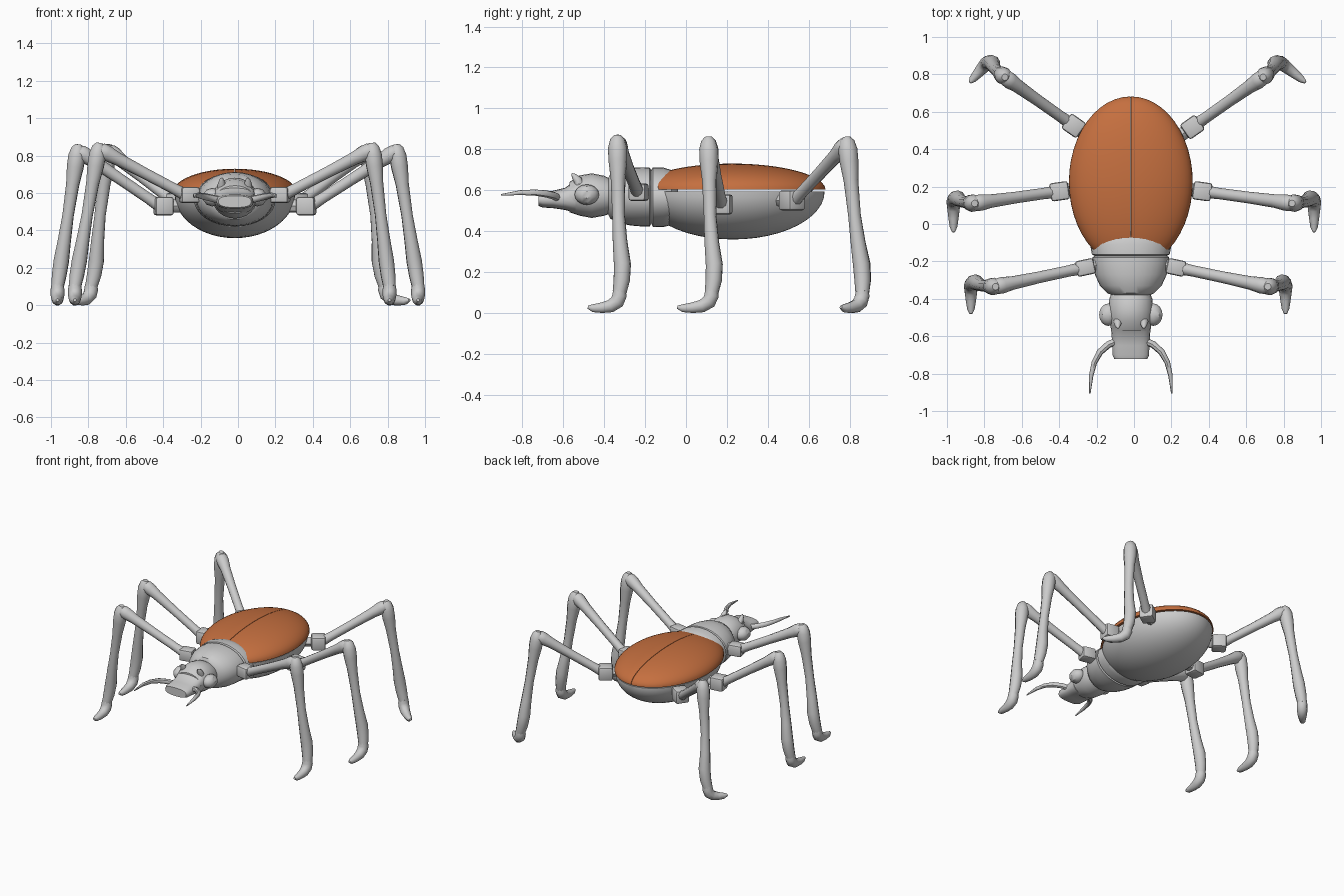
import bpy, bmesh, math
from mathutils import Vector, Matrix, Quaternion

if "Cube" in bpy.data.objects:
    bpy.data.objects.remove(bpy.data.objects["Cube"])

CX = -0.017  # body centre line


def finish(name, bm, mat=None, angle=35):
    bmesh.ops.recalc_face_normals(bm, faces=bm.faces)
    me = bpy.data.meshes.new(name)
    bm.to_mesh(me)
    bm.free()
    ob = bpy.data.objects.new(name, me)
    bpy.context.collection.objects.link(ob)
    if mat:
        me.materials.append(mat)
    bpy.ops.object.select_all(action='DESELECT')
    ob.select_set(True)
    bpy.context.view_layer.objects.active = ob
    bpy.ops.object.shade_smooth_by_angle(angle=math.radians(angle))
    return ob


def skin(bm, rings):
    rings = [[bm.verts.new(p) for p in r] for r in rings]
    n = len(rings[0])
    for a, b in zip(rings, rings[1:]):
        for i in range(n):
            j = (i + 1) % n
            bm.faces.new((a[i], a[j], b[j], b[i]))
    bm.faces.new(rings[0])
    bm.faces.new(rings[-1])


def loft(name, sections, n=32, power=1.0):
    """Oval sections along y: (y, half width, z low, z high)."""
    bm = bmesh.new()
    rings = []
    for y, w, lo, hi in sections:
        ring = []
        for i in range(n):
            a = 2 * math.pi * i / n
            c, s = math.cos(a), math.sin(a)
            c = math.copysign(abs(c) ** power, c)
            s = math.copysign(abs(s) ** power, s)
            ring.append((CX + w * c, y, (lo + hi) / 2 + (hi - lo) / 2 * s))
        rings.append(ring)
    skin(bm, rings)
    return finish(name, bm)


def tube(name, pts, radii, n=10, flat=1.0):
    """Round tube along a path with changing radius."""
    bm = bmesh.new()
    pts = [Vector(p) for p in pts]
    rings, d0 = [], None
    for k, (p, r) in enumerate(zip(pts, radii)):
        d = (pts[min(k + 1, len(pts) - 1)] - pts[max(k - 1, 0)]).normalized()
        q = d.to_track_quat('Z', 'Y') if d0 is None else d0.rotation_difference(d) @ q
        d0 = d
        rings.append([p + q @ Vector((r * math.cos(2 * math.pi * i / n),
                                      r * flat * math.sin(2 * math.pi * i / n), 0))
                      for i in range(n)])
    skin(bm, rings)
    return finish(name, bm, angle=45)


def ellipsoid(name, c, s, cut=None, half=0, mat=None, seg=48, rings=24):
    """Ellipsoid with poles on y; cut=1/-1 keeps the upper/lower part, half keeps one side."""
    bm = bmesh.new()
    m = Matrix.Translation(c) @ Matrix.Diagonal((*s, 1)) @ Matrix.Rotation(math.pi / 2, 4, 'X')
    bmesh.ops.create_uvsphere(bm, u_segments=seg, v_segments=rings, radius=1, matrix=m)
    planes = []
    if cut:
        planes.append((Vector(c), Vector((0, 0, -cut))))
    if half:
        planes.append((Vector((c[0] + half * 0.0015, 0, 0)), Vector((-half, 0, 0))))
    for co, no in planes:
        g = bm.verts[:] + bm.edges[:] + bm.faces[:]
        bmesh.ops.bisect_plane(bm, geom=g, dist=1e-5, plane_co=co, plane_no=no, clear_outer=True)
        bmesh.ops.holes_fill(bm, edges=[e for e in bm.edges if e.is_boundary])
    return finish(name, bm, mat)


shell = bpy.data.materials.new("shell_orange")
shell.diffuse_color = (0.56, 0.16, 0.05, 1)
shell.use_nodes = True
shell.node_tree.nodes["Principled BSDF"].inputs["Base Color"].default_value = shell.diffuse_color

# Abdomen and wing covers
ellipsoid("abdomen", (CX, 0.23, 0.594), (0.322, 0.448, 0.235), cut=-1)
for side, word in ((1, "right"), (-1, "left")):
    ellipsoid(word + "_wing_cover", (CX, 0.225, 0.602), (0.331, 0.457, 0.128), 1, side, shell)

# Thorax: front shield and rear collar with a groove between
loft("front_thorax", [(-0.385, 0.09, 0.49, 0.65), (-0.37, 0.125, 0.46, 0.68),
                      (-0.33, 0.165, 0.44, 0.70), (-0.27, 0.192, 0.427, 0.71),
                      (-0.21, 0.203, 0.422, 0.712), (-0.178, 0.205, 0.422, 0.71),
                      (-0.168, 0.19, 0.44, 0.695)])
loft("rear_thorax", [(-0.172, 0.19, 0.44, 0.695), (-0.162, 0.208, 0.421, 0.711),
                     (-0.11, 0.218, 0.42, 0.71), (-0.07, 0.215, 0.43, 0.698),
                     (-0.04, 0.17, 0.45, 0.682)])

# Head with blunt snout
loft("head", [(-0.36, 0.10, 0.49, 0.65), (-0.40, 0.115, 0.475, 0.67), (-0.46, 0.12, 0.464, 0.682),
              (-0.52, 0.113, 0.475, 0.672), (-0.57, 0.105, 0.492, 0.64)], n=24)
loft("snout", [(-0.54, 0.108, 0.488, 0.65), (-0.59, 0.103, 0.503, 0.612),
               (-0.65, 0.099, 0.512, 0.597), (-0.70, 0.098, 0.515, 0.592),
               (-0.722, 0.088, 0.523, 0.585)], n=20, power=0.75)

# Eyes, horns and curved mandibles
for s, word in ((1, "right"), (-1, "left")):
    ellipsoid(word + "_eye", (CX + s * 0.12, -0.485, 0.578), (0.052, 0.06, 0.05), seg=10, rings=8)
    tube(word + "_horn", [(CX + s * 0.07, -0.52, 0.625), (CX + s * 0.07, -0.53, 0.65),
                          (CX + s * 0.07, -0.548, 0.67), (CX + s * 0.068, -0.558, 0.682)],
         (0.024, 0.021, 0.013, 0.003), n=8)
    tube(word + "_mandible", [(CX + s * x, y, z) for x, y, z in
                              ((0.07, -0.625, 0.56), (0.12, -0.645, 0.572), (0.165, -0.685, 0.582),
                               (0.195, -0.74, 0.588), (0.212, -0.81, 0.588), (0.219, -0.905, 0.577))],
         (0.02, 0.019, 0.018, 0.015, 0.012, 0.004), n=8)


def leg(word, coxa, knee, ankle, toe, toe_len, size):
    coxa, knee, ankle = Vector(coxa), Vector(knee), Vector(ankle)
    toe = Vector((*toe, 0)).normalized()
    out = Vector((knee.x - coxa.x, knee.y - coxa.y, 0)).normalized()
    # hip block
    bm = bmesh.new()
    rot = Matrix.Rotation(math.atan2(out.y, out.x), 4, 'Z')
    bmesh.ops.create_cube(bm, size=1, matrix=Matrix.Translation(coxa) @ rot @
                          Matrix.Diagonal((0.1, size, size, 1)))
    bmesh.ops.bevel(bm, geom=bm.edges[:], offset=0.014, segments=2, affect='EDGES', profile=0.5)
    finish(word + "_hip", bm)
    tube(word + "_hip_stem", [coxa - out * 0.1, coxa], (0.035, 0.035), n=8)
    # upper leg
    a = coxa + out * 0.02
    b = knee + Vector((0, 0, -0.035))
    ts = (0, 0.15, 0.5, 0.8, 0.92, 0.98, 1.03)
    tube(word + "_upper_leg", [a.lerp(b, t) for t in ts],
         (0.034, 0.03, 0.031, 0.036, 0.044, 0.042, 0.025))
    # lower leg, swelling away from the toe
    ts = (0, 0.025, 0.08, 0.16, 0.28, 0.5, 0.68, 0.82, 0.92, 1)
    bow = (0, 0, 0, 0, 0, 0, 0.006, 0.016, 0.012, 0)
    tube(word + "_lower_leg", [knee.lerp(ankle, t) - toe * o for t, o in zip(ts, bow)],
         (0.018, 0.036, 0.047, 0.046, 0.036, 0.031, 0.036, 0.042, 0.040, 0.034))
    # foot
    steps = ((0, 0.115), (0, 0.085), (0.012, 0.055), (0.045, 0.033), (0.09, 0.025),
             (0.135, 0.023), (0.16, 0.028))
    k = toe_len / 0.16
    tube(word + "_foot", [(ankle.x + toe.x * t * k, ankle.y + toe.y * t * k, z) for t, z in steps],
         (0.032, 0.037, 0.037, 0.033, 0.027, 0.02, 0.008))


# Legs: hip, knee top, ankle, toe direction
leg("front_right", (0.225, -0.232, 0.59), (0.715, -0.335, 0.868), (0.81, -0.325, 0.1), (0, -1), 0.155, 0.085)
leg("front_left", (-0.26, -0.232, 0.59), (-0.74, -0.335, 0.868), (-0.872, -0.325, 0.1), (0, -1), 0.155, 0.085)
leg("middle_right", (0.365, 0.175, 0.53), (0.845, 0.11, 0.86), (0.963, 0.125, 0.1), (0, -1), 0.168, 0.098)
leg("middle_left", (-0.398, 0.175, 0.53), (-0.852, 0.11, 0.86), (-0.965, 0.125, 0.1), (0, -1), 0.168, 0.098)
leg("rear_right", (0.312, 0.518, 0.55), (0.69, 0.785, 0.86), (0.785, 0.862, 0.1), (0.78, -0.62), 0.168, 0.098)
leg("rear_left", (-0.322, 0.525, 0.55), (-0.69, 0.785, 0.86), (-0.785, 0.862, 0.1), (-0.66, -0.75), 0.14, 0.098)
